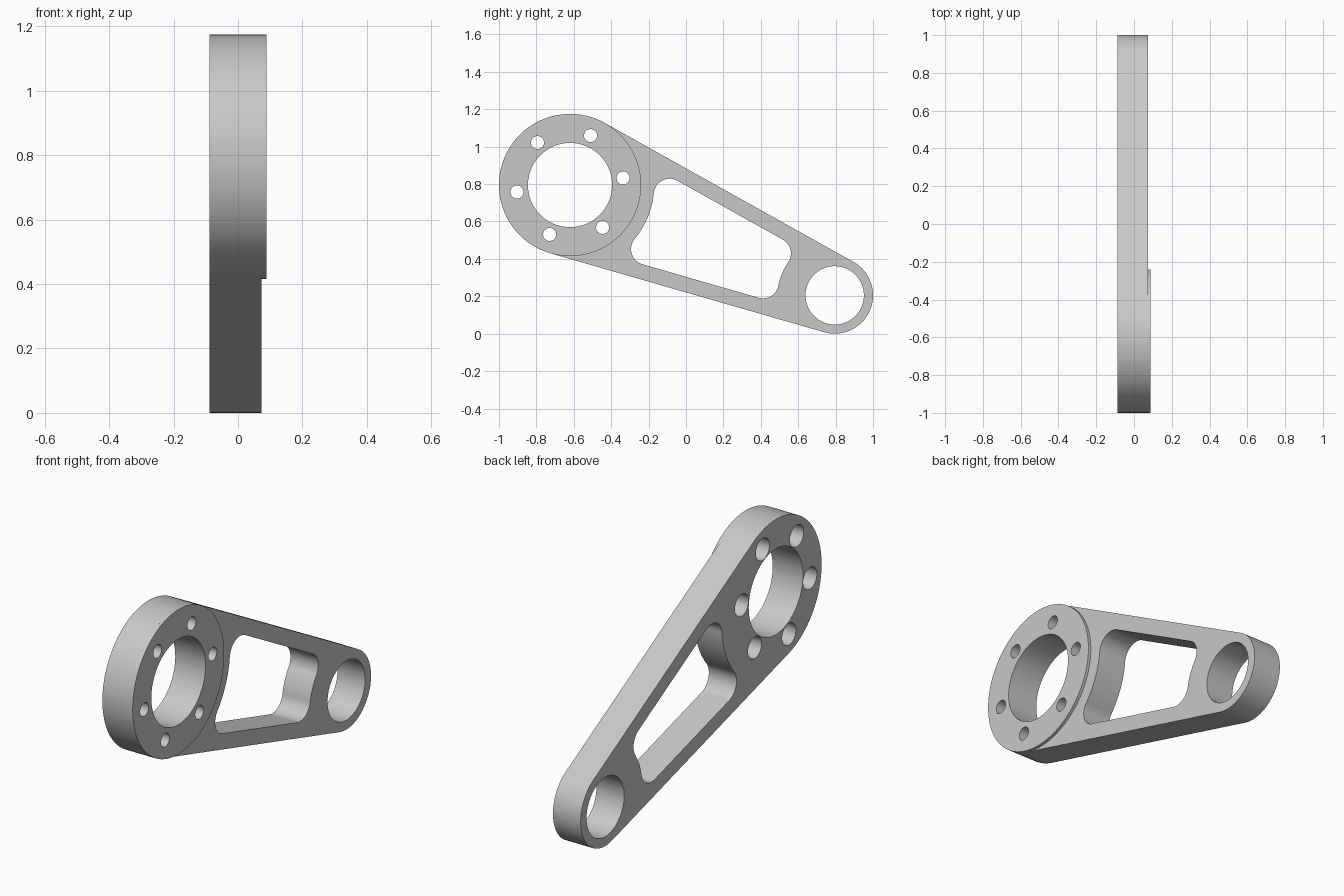
import bpy, bmesh
from math import sin, cos, pi, atan2, asin, sqrt, hypot, radians
from mathutils import Vector

if "Cube" in bpy.data.objects:
    bpy.data.objects.remove(bpy.data.objects["Cube"])

# Main dimensions: side plane is (y, z), thickness runs along x
BIG, BIG_R, BIG_BORE = Vector((-0.62, 0.795)), 0.38, 0.225
SMALL, SMALL_R, SMALL_BORE = Vector((0.795, 0.205)), 0.205, 0.156
BACK, FACE, FLANGE = -0.088, 0.073, 0.088
RIM, FILLET = 0.08, 0.085

metal = bpy.data.materials.new("grey metal")
metal.use_nodes = True
metal.diffuse_color = (0.58, 0.58, 0.58, 1)
metal.node_tree.nodes["Principled BSDF"].inputs["Base Color"].default_value = metal.diffuse_color


def arc(centre, r, a0, a1, n=24):
    return [centre + r * Vector((cos(a), sin(a)))
            for a in (a0 + (a1 - a0) * i / n for i in range(n + 1))]


def short_arc(centre, r, a0, a1):
    return arc(centre, r, a0, a0 + (a1 - a0 + pi) % (2 * pi) - pi)


def circle(centre, r, n=96):
    return arc(centre, r, 0, 2 * pi, n)[:-1]


def angle(a, b):
    return atan2(b.y - a.y, b.x - a.x)


def prism(name, outline, x0, x1):
    bm = bmesh.new()
    base = bm.faces.new([bm.verts.new((x0, p.x, p.y)) for p in outline])
    top = bmesh.ops.extrude_face_region(bm, geom=[base])["geom"]
    bmesh.ops.translate(bm, vec=(x1 - x0, 0, 0),
                        verts=[v for v in top if isinstance(v, bmesh.types.BMVert)])
    bmesh.ops.recalc_face_normals(bm, faces=bm.faces)
    mesh = bpy.data.meshes.new(name)
    bm.to_mesh(mesh)
    bm.free()
    mesh.materials.append(metal)
    obj = bpy.data.objects.new(name, mesh)
    bpy.context.collection.objects.link(obj)
    return obj


def activate(obj):
    bpy.ops.object.select_all(action="DESELECT")
    obj.select_set(True)
    bpy.context.view_layer.objects.active = obj


def cut(obj, outline, x0=-0.3, x1=0.3):
    cutter = prism("cutter", outline, x0, x1)
    cutter.hide_render = True
    activate(obj)
    mod = obj.modifiers.new("cut", "BOOLEAN")
    mod.operation, mod.solver, mod.object = "DIFFERENCE", "EXACT", cutter
    bpy.ops.object.modifier_apply(modifier=mod.name)
    bpy.data.objects.remove(cutter)


# Arm: two rounded ends joined by tangent sides
axis = SMALL - BIG
lean = asin((BIG_R - SMALL_R) / axis.length)
tilt = atan2(axis.y, axis.x)
up = tilt - lean + pi / 2          # outward normal of the upper side
down = tilt + lean + 3 * pi / 2    # outward normal of the lower side
hull = arc(BIG, BIG_R, up, down, 72) + arc(SMALL, SMALL_R, down - 2 * pi, up, 60)
arm = prism("arm", hull, BACK, FACE)
flange = prism("bolt_flange", circle(BIG, BIG_R, 128), FACE, FLANGE)


# Window: sides follow the arm, ends are concentric with the bores
def corner(centre, end_r, reach, normal, along):
    across = end_r - RIM - FILLET
    run = sqrt((reach + FILLET) ** 2 - across ** 2)
    n = Vector((cos(normal), sin(normal)))
    t = Vector((cos(along), sin(along)))
    return centre + across * n + run * t


BIG_REACH, SMALL_REACH = 0.45, 0.305
top_in = corner(BIG, BIG_R, BIG_REACH, up, up - pi / 2)
low_in = corner(BIG, BIG_R, BIG_REACH, down, down + pi / 2)
low_out = corner(SMALL, SMALL_R, SMALL_REACH, down, down - pi / 2)
top_out = corner(SMALL, SMALL_R, SMALL_REACH, up, up + pi / 2)
window = (short_arc(top_in, FILLET, up, angle(top_in, BIG))
          + short_arc(BIG, BIG_REACH, angle(BIG, top_in), angle(BIG, low_in))[1:-1]
          + short_arc(low_in, FILLET, angle(low_in, BIG), down)
          + short_arc(low_out, FILLET, down, angle(low_out, SMALL))
          + short_arc(SMALL, SMALL_REACH, angle(SMALL, low_out), angle(SMALL, top_out))[1:-1]
          + short_arc(top_out, FILLET, angle(top_out, SMALL), up))
cut(arm, window)

# Bores
cut(arm, circle(SMALL, SMALL_BORE))
for part in (arm, flange):
    cut(part, circle(BIG, BIG_BORE))

# Six bolt holes, counterbored from the back
for i in range(6):
    a = radians(7.5 + 60 * i)
    spot = BIG + 0.286 * Vector((cos(a), sin(a)))
    for part in (arm, flange):
        cut(part, circle(spot, 0.035, 32))
    cut(arm, circle(spot, 0.057, 40), -0.3, BACK + 0.1)

for part in (arm, flange):
    activate(part)
    bpy.ops.object.shade_smooth_by_angle(angle=radians(30))
